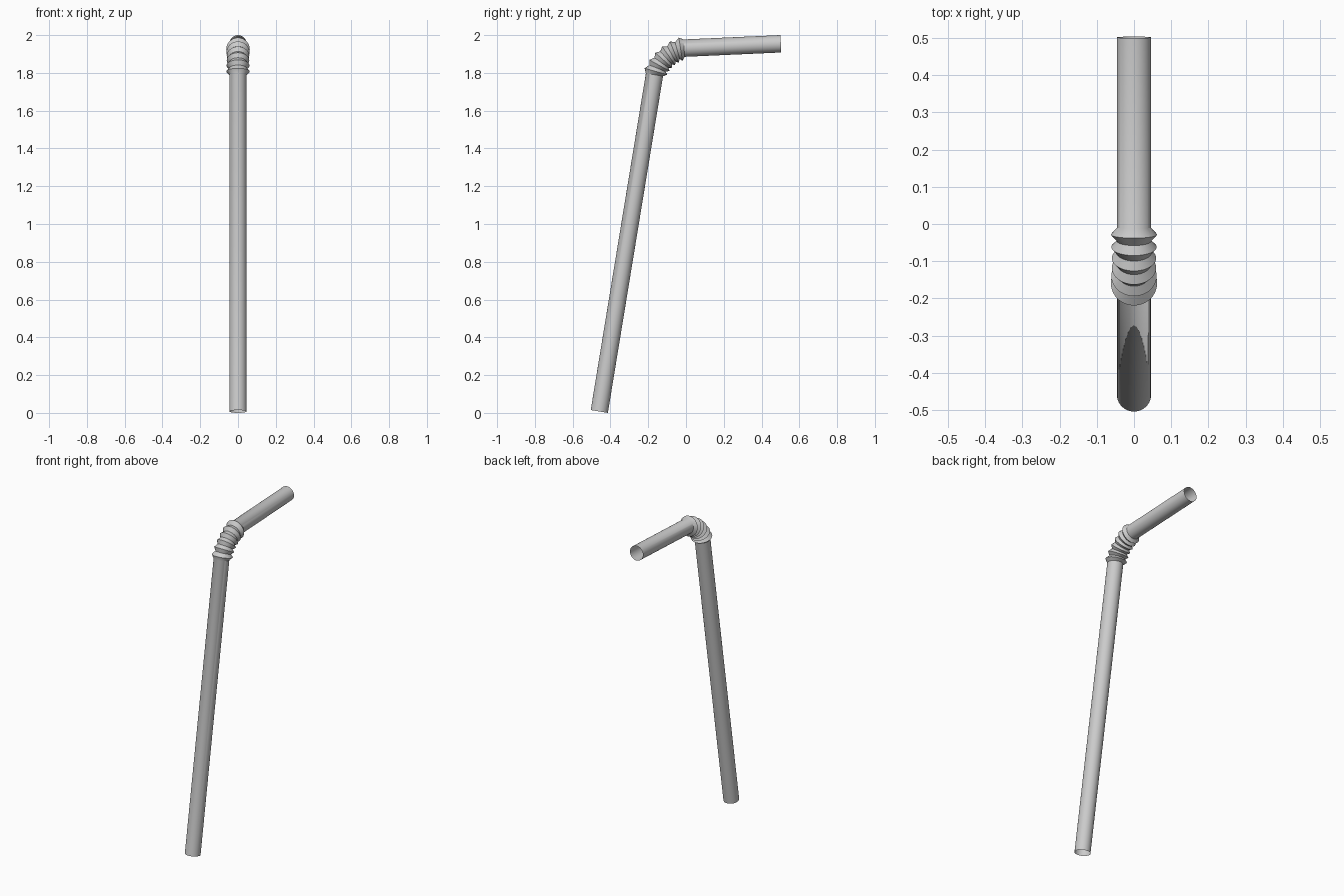
import bpy, bmesh, math
from mathutils import Vector

if "Cube" in bpy.data.objects:
    bpy.data.objects.remove(bpy.data.objects["Cube"])

SIDES = 40
R = 0.046
RIDGES = 6
bottom, bend_low = Vector((0, -0.459, 0.0075)), Vector((0, -0.167, 1.79))
bend_top, mouth = Vector((0, -0.01, 1.931)), Vector((0, 0.502, 1.954))


def angle(a, b):
    """Lean of the path from vertical towards +y."""
    return math.atan2(b.y - a.y, b.z - a.z)


a0, a1 = angle(bottom, bend_low), angle(bend_top, mouth)
corner = bend_low + 0.135 * Vector((0, math.sin(a0), math.cos(a0)))

# Stations along the straw: centre, lean angle, radius
stations = [(bottom, a0, R), (bend_low, a0, R)]
for i in range(1, RIDGES * 2):
    t = i / (RIDGES * 2)
    curve = (1 - t) ** 2 * bend_low + 2 * t * (1 - t) * corner + t * t * bend_top
    centre = curve.lerp(bend_low.lerp(bend_top, t), 0.4)
    ridge = 0.059 + 0.004 * abs(2 * t - 1)
    stations.append((centre, a0 + (a1 - a0) * t, ridge if i % 2 else R))
stations += [(bend_top, a1, R), (mouth, a1, R)]

# Open tube with a pleated elbow
bm = bmesh.new()
rings = []
for c, a, r in stations:
    across = Vector((0, math.cos(a), -math.sin(a)))
    ring = []
    for k in range(SIDES):
        u = 2 * math.pi * k / SIDES
        ring.append(bm.verts.new(c + r * (math.cos(u) * Vector((1, 0, 0)) + math.sin(u) * across)))
    rings.append(ring)
for lo, hi in zip(rings, rings[1:]):
    for k in range(SIDES):
        n = (k + 1) % SIDES
        bm.faces.new((lo[k], lo[n], hi[n], hi[k]))
mesh = bpy.data.meshes.new("bendy_straw")
bm.to_mesh(mesh)
bm.free()
straw = bpy.data.objects.new("bendy_straw", mesh)
bpy.context.collection.objects.link(straw)

# Smooth tube, crisp pleats
bpy.context.view_layer.objects.active = straw
straw.select_set(True)
bpy.ops.object.shade_smooth_by_angle(angle=math.radians(30))
